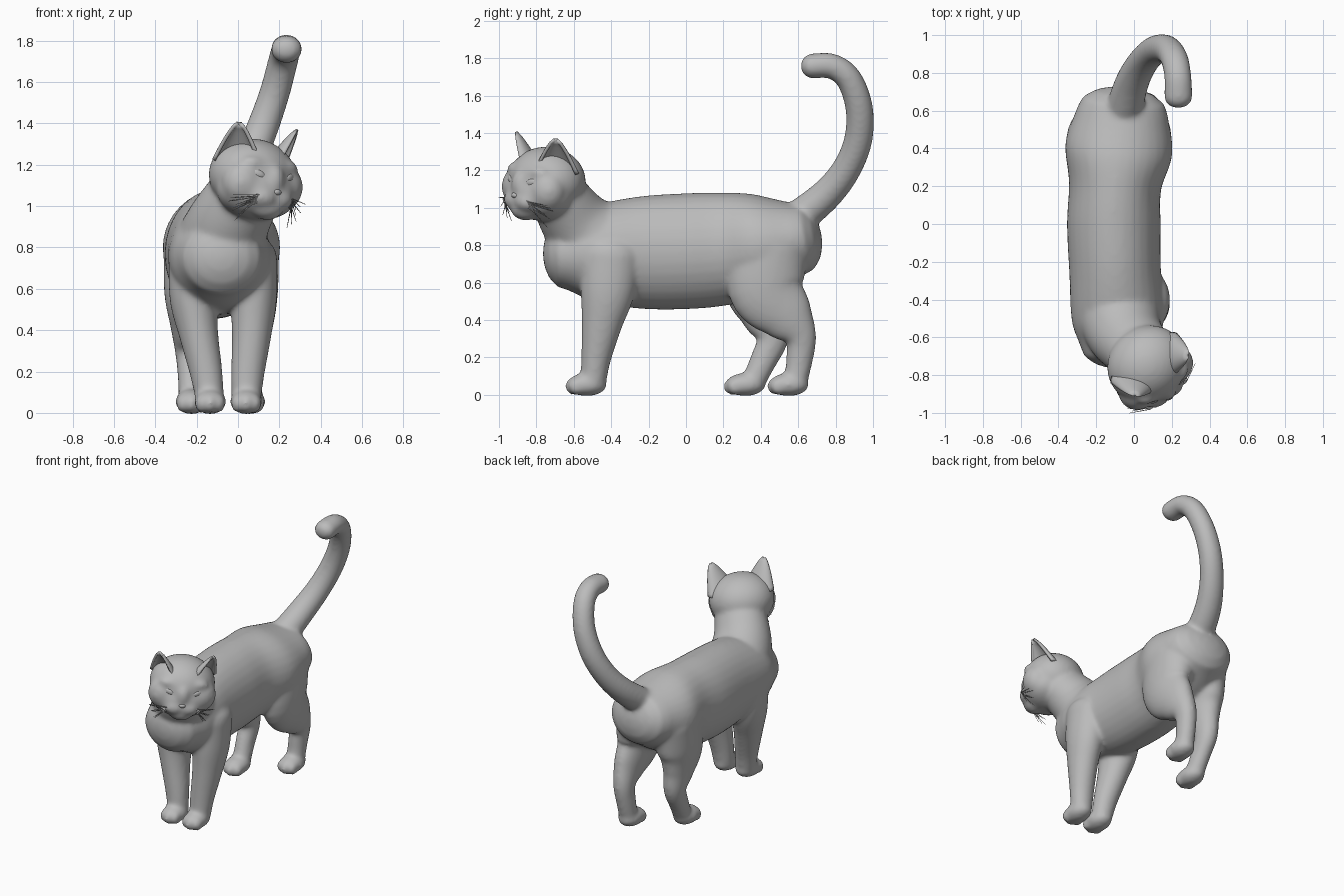
import bpy, bmesh, math
from mathutils import Vector, Matrix

cube = bpy.data.objects.get("Cube")
if cube:
    bpy.data.objects.remove(cube, do_unlink=True)

GREY = (0.5, 0.5, 0.5, 1)
fur = bpy.data.materials.new("grey_fur")
fur.diffuse_color = GREY
fur.use_nodes = True
bsdf = fur.node_tree.nodes["Principled BSDF"]
bsdf.inputs["Base Color"].default_value = GREY
bsdf.inputs["Roughness"].default_value = 0.8

# The head is turned and slightly tilted to the animal's left
HEAD = (Matrix.Translation((0.073, -0.752, 1.122)) @ Matrix.Rotation(math.radians(37), 4, 'Z')
        @ Matrix.Rotation(math.radians(6), 4, 'Y'))


def finish(name, bm):
    bmesh.ops.recalc_face_normals(bm, faces=bm.faces)
    for f in bm.faces:
        f.smooth = True
    me = bpy.data.meshes.new(name)
    bm.to_mesh(me)
    bm.free()
    me.materials.append(fur)
    ob = bpy.data.objects.new(name, me)
    bpy.context.collection.objects.link(ob)
    return ob


def ball(bm, centre, radii, frame=Matrix.Identity(4)):
    m = frame @ Matrix.Translation(centre) @ Matrix.Diagonal((*radii, 1))
    bmesh.ops.create_icosphere(bm, subdivisions=4, radius=1, matrix=m)


def spline(keys, steps=6):
    """Catmull-Rom through keys of (x, y, z, side radius, other radius)."""
    p = [Vector(k) for k in keys]
    p = [2 * p[0] - p[1]] + p + [2 * p[-1] - p[-2]]
    out = []
    for a, b, c, d in zip(p, p[1:], p[2:], p[3:]):
        for i in range(steps):
            t = i / steps
            out.append(0.5 * (2 * b + (c - a) * t + (2 * a - 5 * b + 4 * c - d) * t * t
                              + (3 * b - a - 3 * c + d) * t ** 3))
    return out + [p[-2]]


def tube(bm, keys, cap=None, sides=32):
    """Closed elliptical tube with domed ends."""
    pts = spline(keys)
    pos = [Vector(p[:3]) for p in pts]
    n = len(pts)
    rings = []
    for i, p in enumerate(pts):
        t = (pos[min(i + 1, n - 1)] - pos[max(i - 1, 0)]).normalized()
        rings.append((pos[i], t, p[3], p[4]))

    def dome(ring, sign):
        c, t, a, b = ring
        depth = cap or 0.9 * min(a, b)
        ang = [math.radians(d) for d in (25, 50, 70, 85)]
        return [(c + t * sign * depth * math.sin(g), t, a * math.cos(g), b * math.cos(g)) for g in ang]

    rings = dome(rings[0], -1)[::-1] + rings + dome(rings[-1], 1)
    loops = []
    for c, t, a, b in rings:
        side = (Vector((1, 0, 0)) - t * t.x).normalized()
        up = t.cross(side)
        loops.append([bm.verts.new(c + side * a * math.cos(g) + up * b * math.sin(g))
                      for g in (2 * math.pi * k / sides for k in range(sides))])
    for l0, l1 in zip(loops, loops[1:]):
        for k in range(sides):
            j = (k + 1) % sides
            bm.faces.new((l0[k], l0[j], l1[j], l1[k]))
    bm.faces.new(loops[0])
    bm.faces.new(loops[-1])


def paw(bm, x, y):
    ball(bm, (x, y, 0.055), (0.078, 0.108, 0.062))
    for dx, dy in ((-0.042, -0.055), (0, -0.075), (0.042, -0.055)):
        ball(bm, (x + dx, y + dy, 0.045), (0.032, 0.044, 0.046))


bm = bmesh.new()
# Trunk
tube(bm, [(-0.08, -0.64, 0.75, 0.205, 0.19), (-0.085, -0.5, 0.755, 0.245, 0.255),
          (-0.1, -0.25, 0.76, 0.243, 0.3), (-0.107, 0, 0.768, 0.248, 0.31),
          (-0.1, 0.2, 0.78, 0.245, 0.302), (-0.08, 0.4, 0.8, 0.285, 0.275),
          (-0.06, 0.6, 0.835, 0.24, 0.195)], cap=0.125)
# Neck and throat
tube(bm, [(-0.09, -0.45, 0.79, 0.23, 0.23), (-0.045, -0.585, 0.92, 0.2, 0.19),
          (0.04, -0.685, 1.07, 0.175, 0.155)])
# Tail
tube(bm, [(-0.06, 0.58, 0.93, 0.1, 0.095), (-0.01, 0.75, 1.07, 0.09, 0.085),
          (0.05, 0.86, 1.21, 0.082, 0.078), (0.115, 0.922, 1.37, 0.078, 0.076),
          (0.175, 0.925, 1.54, 0.074, 0.074), (0.215, 0.87, 1.69, 0.073, 0.07),
          (0.232, 0.78, 1.757, 0.072, 0.068), (0.235, 0.672, 1.758, 0.076, 0.067)])
# Front legs
tube(bm, [(-0.22, -0.4, 0.75, 0.115, 0.16), (-0.215, -0.42, 0.55, 0.115, 0.145),
          (-0.19, -0.45, 0.38, 0.095, 0.11), (-0.155, -0.48, 0.2, 0.08, 0.081),
          (-0.138, -0.495, 0.08, 0.07, 0.07)])
tube(bm, [(0.075, -0.4, 0.75, 0.115, 0.16), (0.075, -0.42, 0.55, 0.113, 0.145),
          (0.066, -0.45, 0.38, 0.096, 0.11), (0.048, -0.48, 0.2, 0.082, 0.081),
          (0.04, -0.495, 0.08, 0.073, 0.07)])
# Hind legs, the left one further back
tube(bm, [(0.055, 0.45, 0.78, 0.145, 0.2), (0.075, 0.43, 0.57, 0.118, 0.205),
          (0.08, 0.54, 0.42, 0.087, 0.148), (0.07, 0.612, 0.31, 0.069, 0.087),
          (0.06, 0.607, 0.19, 0.062, 0.072), (0.055, 0.585, 0.07, 0.062, 0.064)])
tube(bm, [(-0.215, 0.43, 0.78, 0.145, 0.2), (-0.235, 0.4, 0.57, 0.122, 0.195),
          (-0.24, 0.43, 0.42, 0.087, 0.135), (-0.235, 0.462, 0.3, 0.07, 0.087),
          (-0.23, 0.412, 0.18, 0.062, 0.072), (-0.225, 0.36, 0.07, 0.062, 0.064)])
for x, y in ((-0.135, -0.53), (0.04, -0.53), (0.055, 0.55), (-0.225, 0.318)):
    paw(bm, x, y)
# Head with wide cheeks, bridge, muzzle and chin
ball(bm, (0, 0.01, 0.025), (0.218, 0.2, 0.18), HEAD)
ball(bm, (0, -0.04, -0.05), (0.215, 0.165, 0.14), HEAD)
ball(bm, (0, -0.15, 0), (0.06, 0.065, 0.09), HEAD)
ball(bm, (0, -0.125, -0.13), (0.085, 0.075, 0.06), HEAD)
for s in (-1, 1):
    ball(bm, (s * 0.115, -0.075, -0.02), (0.11, 0.1, 0.115), HEAD)
    ball(bm, (s * 0.045, -0.155, -0.085), (0.075, 0.06, 0.056), HEAD)
    ball(bm, (s * 0.09, -0.12, 0.075), (0.075, 0.05, 0.04), HEAD)
body = finish("body", bm)
rm = body.modifiers.new("blend", 'REMESH')
rm.mode = 'VOXEL'
rm.voxel_size = 0.012
rm.use_smooth_shade = True
sm = body.modifiers.new("soften", 'SMOOTH')
sm.factor = 0.5
sm.iterations = 16


def ear(name, s):
    """Cupped shell, open to the front and outside."""
    bm = bmesh.new()
    base, tip = Vector((s * 0.125, -0.025, 0.08)), Vector((s * 0.178, -0.085, 0.262))
    rows, cols, grid = 9, 16, []
    for i in range(rows + 1):
        t = i / rows
        w = 0.108 * (1 - t) ** 0.75 + 0.006
        c = base.lerp(tip, t)
        row = []
        for k in range(cols + 1):
            g = math.radians(-15 + 210 * k / cols)
            off = Matrix.Rotation(s * 0.8, 3, 'Z') @ Vector((w * math.cos(g), 0.6 * w * math.sin(g), 0))
            row.append(bm.verts.new(HEAD @ (c + off)))
        grid.append(row)
    for r0, r1 in zip(grid, grid[1:]):
        for k in range(cols):
            bm.faces.new((r0[k], r0[k + 1], r1[k + 1], r1[k]))
    ob = finish(name, bm)
    so = ob.modifiers.new("thickness", 'SOLIDIFY')
    so.thickness = 0.018
    so.offset = 0


def whiskers(name, s):
    """Fine tapered hairs fanning out from the muzzle."""
    cu = bpy.data.curves.new(name, 'CURVE')
    cu.dimensions = '3D'
    cu.bevel_depth = 0.004
    cu.bevel_resolution = 1
    count = 9
    for i in range(count):
        f = i / (count - 1)
        path = ((0.05 + 0.02 * f, -0.19, -0.07 - 0.03 * f), (0.12, -0.19 + 0.03 * f, -0.08 - 0.05 * f),
                (0.22 - 0.06 * f, -0.14 + 0.025 * (i % 3), -0.09 - 0.12 * f))
        sp = cu.splines.new('POLY')
        sp.points.add(len(path) - 1)
        for k, (pt, p) in enumerate(zip(sp.points, path)):
            pt.co = (*(HEAD @ Vector((s * p[0], p[1], p[2]))), 1)
            pt.radius = 1 - 0.35 * k
    cu.materials.append(fur)
    bpy.context.collection.objects.link(bpy.data.objects.new(name, cu))


for side, s in (("left", 1), ("right", -1)):
    ear(side + "_ear", s)
    whiskers(side + "_whiskers", s)
    # Almond eye, almost flush with the face
    bm = bmesh.new()
    ball(bm, (0, 0, 0), (0.036, 0.014, 0.02),
         HEAD @ Matrix.Translation((s * 0.095, -0.162, 0.025)) @ Matrix.Rotation(s * 0.4, 4, 'Z')
         @ Matrix.Rotation(-s * 0.3, 4, 'Y'))
    finish(side + "_eye", bm)

# Nose
bm = bmesh.new()
ball(bm, (0, -0.197, -0.055), (0.025, 0.018, 0.016), HEAD)
finish("nose", bm)
